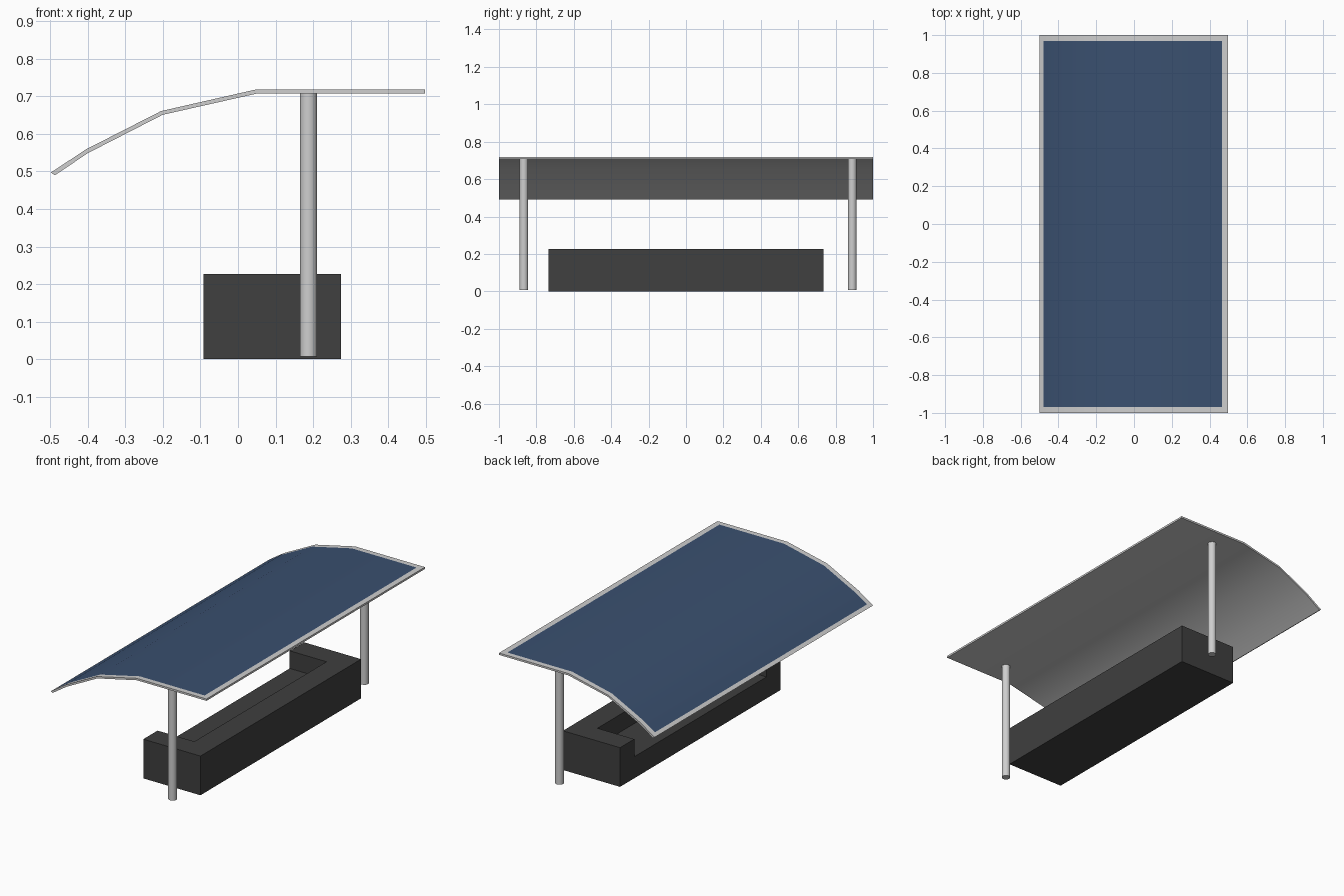
import bpy, bmesh, math
from mathutils import Vector

if "Cube" in bpy.data.objects:
    bpy.data.objects.remove(bpy.data.objects["Cube"], do_unlink=True)


def make_material(name, rgb):
    mat = bpy.data.materials.new(name)
    mat.use_nodes = True
    mat.diffuse_color = (*rgb, 1)
    mat.node_tree.nodes["Principled BSDF"].inputs["Base Color"].default_value = (*rgb, 1)
    return mat


light_grey = make_material("light grey metal", (0.62, 0.62, 0.62))
navy = make_material("navy panel", (0.042, 0.08, 0.16))
charcoal = make_material("charcoal", (0.05, 0.05, 0.05))


def finish(name, bm, *mats):
    bmesh.ops.recalc_face_normals(bm, faces=bm.faces)
    mesh = bpy.data.meshes.new(name)
    bm.to_mesh(mesh)
    bm.free()
    for mat in mats:
        mesh.materials.append(mat)
    obj = bpy.data.objects.new(name, mesh)
    bpy.context.collection.objects.link(obj)
    return obj


def smooth(obj):
    bpy.ops.object.select_all(action='DESELECT')
    obj.select_set(True)
    bpy.context.view_layer.objects.active = obj
    bpy.ops.object.shade_smooth_by_angle(angle=math.radians(35))


def prism(name, points, offset, *mats):
    """Extrude a closed outline of 3D points along an offset."""
    bm = bmesh.new()
    face = bm.faces.new([bm.verts.new(p) for p in points])
    ext = bmesh.ops.extrude_face_region(bm, geom=[face])
    moved = [v for v in ext["geom"] if isinstance(v, bmesh.types.BMVert)]
    bmesh.ops.translate(bm, verts=moved, vec=Vector(offset))
    return finish(name, bm, *mats)


# Curved canopy: bent sheet profile run along y
upper = [(-0.499, 0.497), (-0.405, 0.559), (-0.205, 0.661), (0.05, 0.719), (0.498, 0.719)]
lower = [(0.498, 0.708), (0.052, 0.708), (-0.201, 0.651), (-0.4, 0.549), (-0.488, 0.490)]
canopy = prism("canopy", [(x, -1, z) for x, z in upper + lower], (0, 2, 0), light_grey, navy)

# Cut the border lines into the canopy and colour the panel inside them
bm = bmesh.new()
bm.from_mesh(canopy.data)
for axis, place in ((0, -0.48), (0, 0.465), (1, -0.97), (1, 0.97)):
    co, no = Vector(), Vector()
    co[axis], no[axis] = place, 1
    bmesh.ops.bisect_plane(bm, geom=bm.verts[:] + bm.edges[:] + bm.faces[:],
                           plane_co=co, plane_no=no)
for face in bm.faces:
    c = face.calc_center_median()
    inside = -0.48 < c.x < 0.465 and abs(c.y) < 0.97
    face.material_index = 1 if inside and face.normal.z > 0.3 else 0
bm.to_mesh(canopy.data)
bm.free()
smooth(canopy)

# Two round posts
for name, y in (("front_post", -0.867), ("back_post", 0.889)):
    bm = bmesh.new()
    bmesh.ops.create_cone(bm, cap_ends=True, segments=32, radius1=0.023, radius2=0.023, depth=0.703)
    bmesh.ops.translate(bm, verts=bm.verts, vec=(0.188, y, 0.3585))
    smooth(finish(name, bm, light_grey))

# Bench: U-shaped back and arms around a lower seat
x0, x1, half, wall, height, seat_top = -0.092, 0.274, 0.735, 0.13, 0.227, 0.125
xi, yi = x1 - wall, half - wall
outline = [(x0, -half), (x1, -half), (x1, half), (x0, half),
           (x0, yi), (xi, yi), (xi, -yi), (x0, -yi)]
prism("bench_back_and_arms", [(x, y, 0) for x, y in outline], (0, 0, height), charcoal)
seat = [(x0, -yi), (xi, -yi), (xi, yi), (x0, yi)]
prism("bench_seat", [(x, y, 0) for x, y in seat], (0, 0, seat_top), charcoal)
